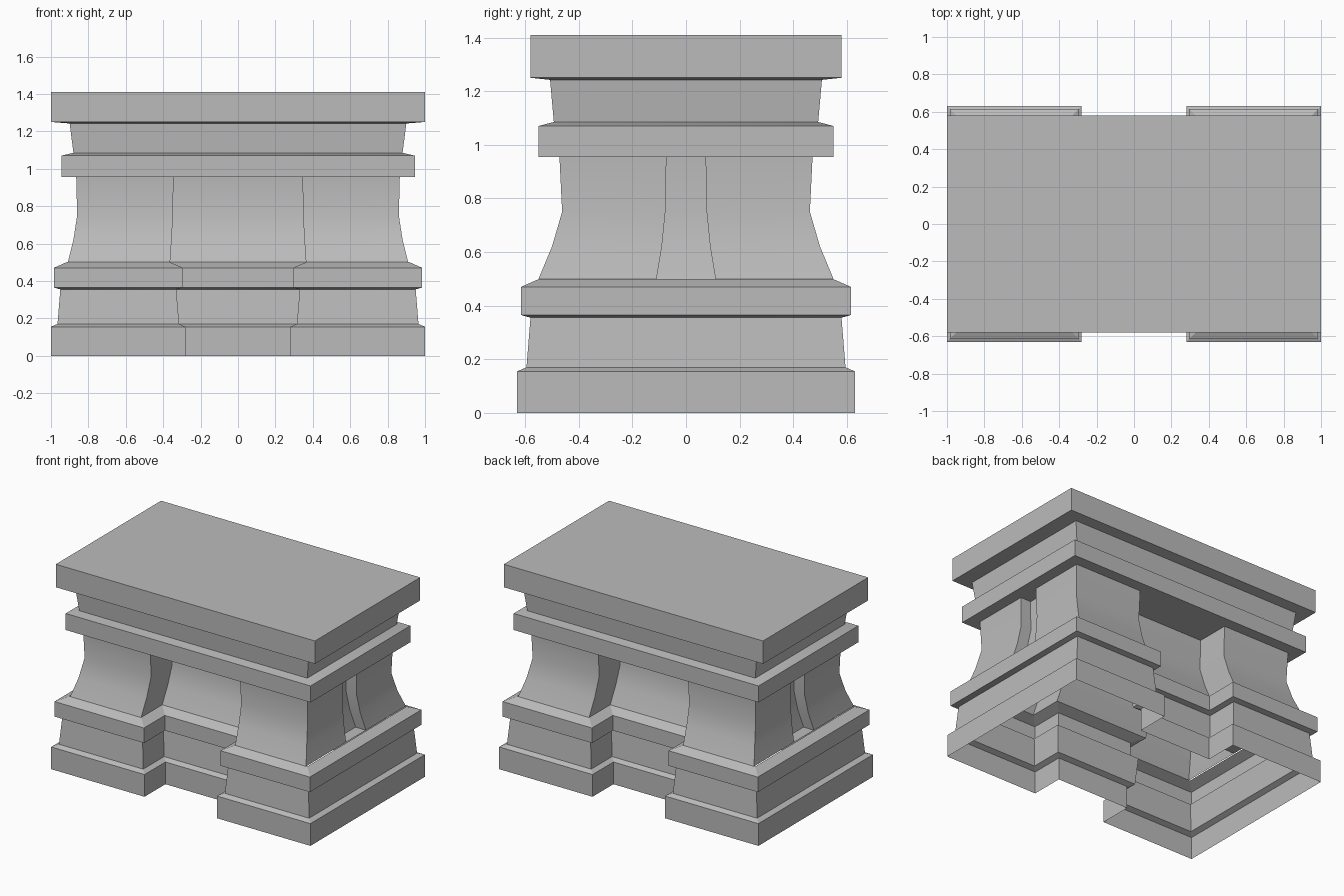
import bpy, bmesh

cube = bpy.data.objects.get("Cube")
if cube:
    bpy.data.objects.remove(cube)

# One stone colour
GREY = (0.5, 0.5, 0.5, 1)
stone = bpy.data.materials.new("grey_stone")
stone.use_nodes = True
stone.diffuse_color = GREY
bsdf = next(n for n in stone.node_tree.nodes if n.type == 'BSDF_PRINCIPLED')
bsdf.inputs["Base Color"].default_value = GREY


def ring(quadrant, z):
    """Mirror the points of one quadrant into a closed outline."""
    pts = [(x, y, z) for x, y in quadrant]
    left = [(-x, y, z) for x, y, z in reversed(pts)]
    half = pts + left
    return half + [(x, -y, z) for x, y, z in reversed(half)]


def loft(name, rings, cap_bottom=False, cap_top=False):
    """Skin a stack of matching outlines."""
    bm = bmesh.new()
    loops = [[bm.verts.new(p) for p in r] for r in rings]
    n = len(loops[0])
    for low, high in zip(loops, loops[1:]):
        for i in range(n):
            j = (i + 1) % n
            bm.faces.new((low[i], low[j], high[j], high[i]))
    if cap_bottom:
        bm.faces.new(reversed(loops[0]))
    if cap_top:
        bm.faces.new(loops[-1])
    bmesh.ops.remove_doubles(bm, verts=bm.verts, dist=0.0005)
    bmesh.ops.dissolve_degenerate(bm, edges=bm.edges, dist=0.0005)
    mesh = bpy.data.meshes.new(name)
    bm.to_mesh(mesh)
    bm.free()
    mesh.materials.append(stone)
    obj = bpy.data.objects.new(name, mesh)
    bpy.context.collection.objects.link(obj)
    bpy.ops.object.select_all(action='DESELECT')
    obj.select_set(True)
    bpy.context.view_layer.objects.active = obj
    bpy.ops.object.shade_smooth_by_angle(angle=0.5)
    return obj


# Moulded foot: recessed front and back, open underneath (height, inset)
foot_profile = [(0, 0), (0.155, 0), (0.17, 0.035), (0.355, 0.05),
                (0.365, 0.015), (0.47, 0.015), (0.5, 0.083)]
loft("moulded_foot", [
    ring([(1 - d, 0.63 - d), (0.28 + d, 0.63 - d), (0.28 + d, 0.40 - d)], z)
    for z, d in foot_profile])

# Flared shaft: four piers (height, outer x, pier y, inner x, slot half width)
shaft_profile = [(0.5, 0.91, 0.55, 0.363, 0.11), (0.62, 0.88, 0.50, 0.355, 0.09),
                 (0.75, 0.86, 0.462, 0.348, 0.077), (0.955, 0.865, 0.472, 0.345, 0.073)]


def shaft_ring(z, x, y, inner, slot, depth):
    return ring([(x - depth, slot), (x, slot), (x, y),
                 (inner, y), (inner, y - 0.233)], z)


# The first, slotless outline makes the floor of the side slots
loft("flared_shaft", [shaft_ring(*shaft_profile[0], 0)]
     + [shaft_ring(*p, 0.08) for p in shaft_profile])

# Rectangular table top mouldings (height, half width, half depth)
top_profile = [(0.955, 0.945, 0.55), (1.07, 0.945, 0.55), (1.085, 0.88, 0.493),
               (1.242, 0.90, 0.507), (1.25, 1.0, 0.58), (1.41, 1.0, 0.58)]
loft("top_moulding", [ring([(x, y)], z) for z, x, y in top_profile],
     cap_bottom=True, cap_top=True)
